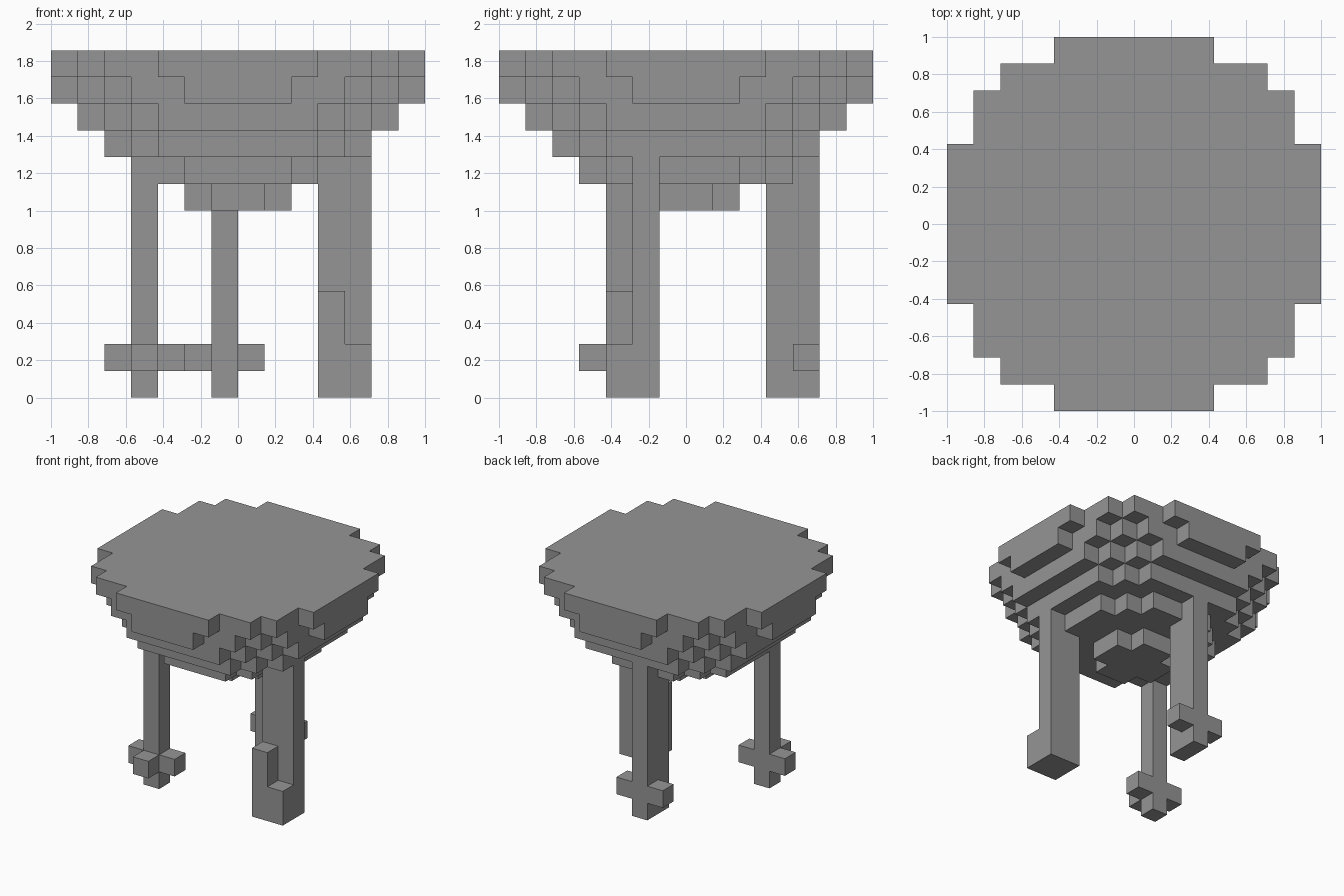
import bpy
import bmesh
from math import ceil, sqrt
from mathutils import Vector

cube = bpy.data.objects.get("Cube")
if cube:
    bpy.data.objects.remove(cube, do_unlink=True)

U = 1 / 7  # edge length of one block

grey = bpy.data.materials.new("stone_grey")
grey.use_nodes = True
colour = (0.30, 0.30, 0.30, 1)
grey.diffuse_color = colour
grey.node_tree.nodes["Principled BSDF"].inputs["Base Color"].default_value = colour


def box(x0, x1, y0, y1, z0, z1):
    """Block cells filling a box."""
    return {(x, y, z) for x in range(x0, x1)
            for y in range(y0, y1) for z in range(z0, z1)}


def disc(z, r2):
    """One layer of cells whose centres lie within a circle."""
    n = ceil(sqrt(r2))
    return {(x, y, z) for x in range(-n, n) for y in range(-n, n)
            if (x + 0.5) ** 2 + (y + 0.5) ** 2 <= r2}


# Seat: stacked round layers that widen upwards like a bowl
seat_layers = [3, 16, 28, 38, 46, 52]
seat = set().union(*(disc(7 + i, r2) for i, r2 in enumerate(seat_layers)))

# Legs: plain columns with stepped or clawed feet
right_leg = box(-4, -3, -3, -2, 0, 9) | box(-5, -2, -3, -2, 1, 2) | box(-4, -3, -4, -3, 1, 2)
left_leg = box(3, 5, -2, -1, 0, 9) | box(3, 4, -3, -2, 0, 4) | box(4, 5, -3, -2, 0, 2)
back_leg = box(-1, 0, 3, 5, 0, 9) | box(-2, 1, 4, 5, 1, 2)

parts = {"seat": seat, "right_leg": right_leg - seat,
         "left_leg": left_leg - seat, "back_leg": back_leg - seat}
solid = set().union(*parts.values())


def build(name, cells):
    """Mesh the outer faces of the cells and merge the flat areas."""
    bm = bmesh.new()
    for cell in cells:
        for axis in range(3):
            for side in (0, 1):
                step = Vector((0, 0, 0))
                step[axis] = 2 * side - 1
                if tuple(int(a + b) for a, b in zip(cell, step)) in solid:
                    continue
                u, v = Vector((0, 0, 0)), Vector((0, 0, 0))
                u[(axis + 1) % 3] = v[(axis + 2) % 3] = 1
                corner = Vector(cell)
                corner[axis] += side
                ring = [corner, corner + u, corner + u + v, corner + v]
                if not side:
                    ring.reverse()
                bm.faces.new([bm.verts.new(p * U) for p in ring])
    bmesh.ops.remove_doubles(bm, verts=bm.verts[:], dist=U / 100)
    bmesh.ops.dissolve_limit(bm, angle_limit=0.01, verts=bm.verts[:], edges=bm.edges[:])
    mesh = bpy.data.meshes.new(name)
    bm.to_mesh(mesh)
    bm.free()
    mesh.materials.append(grey)
    obj = bpy.data.objects.new(name, mesh)
    bpy.context.collection.objects.link(obj)


for part_name, part_cells in parts.items():
    build(part_name, part_cells)
